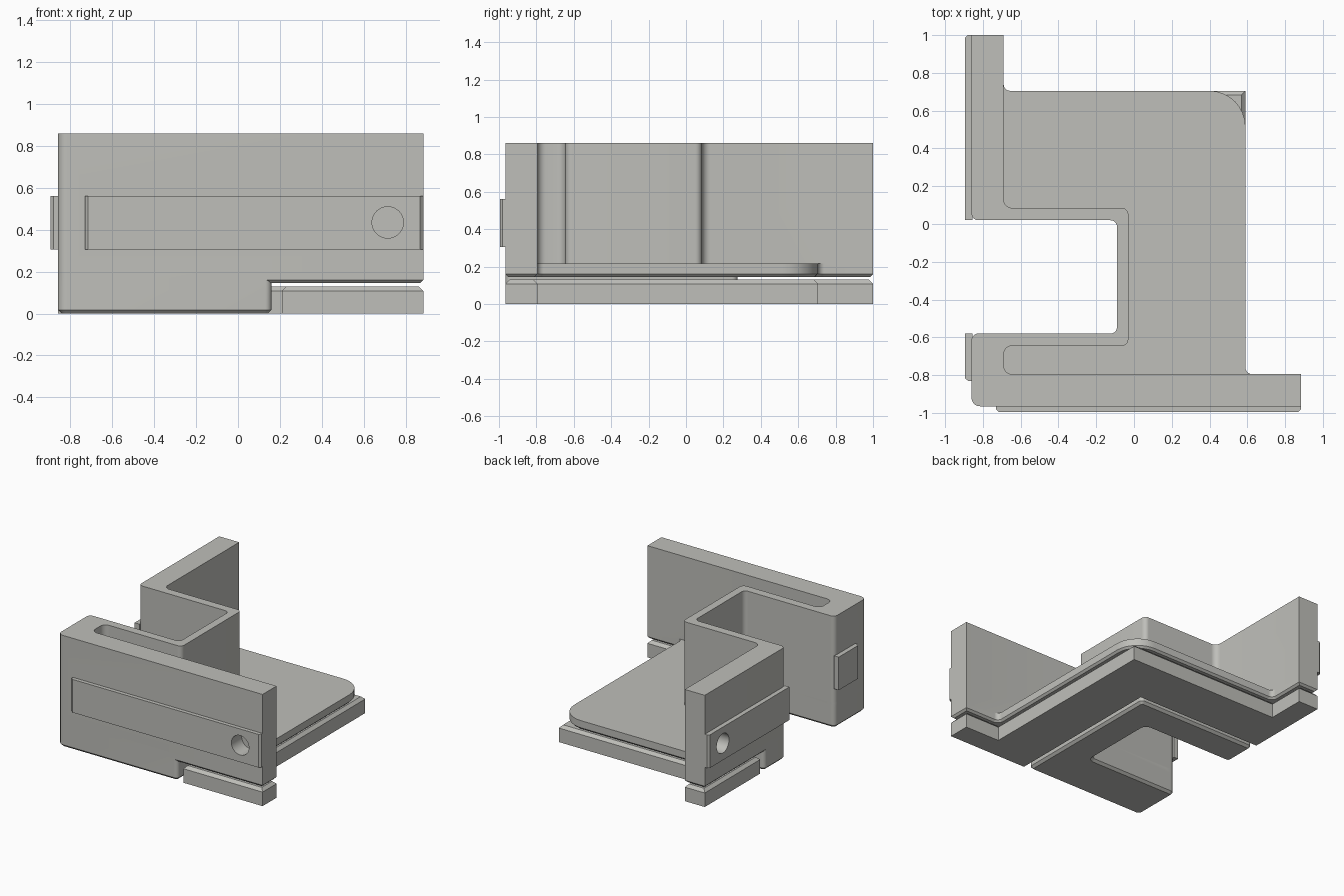
import bpy, bmesh, math
from mathutils import Vector

if "Cube" in bpy.data.objects:
    bpy.data.objects.remove(bpy.data.objects["Cube"])

GREY = bpy.data.materials.new("warm_grey")
GREY.diffuse_color = (0.52, 0.52, 0.49, 1)
GREY.use_nodes = True
GREY.node_tree.nodes["Principled BSDF"].inputs["Base Color"].default_value = GREY.diffuse_color


def rounded(points, seg=8):
    """Turn (x, y[, radius]) corners into a filleted outline."""
    out, n = [], len(points)
    for i, p in enumerate(points):
        c = Vector(p[:2])
        if len(p) < 3:
            out.append(c)
            continue
        a = (Vector(points[i - 1][:2]) - c).normalized()
        b = (Vector(points[(i + 1) % n][:2]) - c).normalized()
        r = p[2]
        o = c + (a + b) * r  # all corners are square
        for k in range(seg + 1):
            t = math.pi / 2 * k / seg
            out.append(o - b * r * math.cos(t) - a * r * math.sin(t))
    return out


def prism(name, points, z0, z1, bevel_z=None, bevel=0.02):
    """Extrude an outline; optionally chamfer the rim at height bevel_z."""
    bm = bmesh.new()
    face = bm.faces.new([bm.verts.new((p.x, p.y, z0)) for p in rounded(points)])
    ext = bmesh.ops.extrude_face_region(bm, geom=[face])
    for v in ext["geom"]:
        if isinstance(v, bmesh.types.BMVert):
            v.co.z = z1
    bmesh.ops.recalc_face_normals(bm, faces=bm.faces)
    if bevel_z is not None:
        rim = [e for e in bm.edges if all(abs(v.co.z - bevel_z) < 1e-5 for v in e.verts)]
        bmesh.ops.bevel(bm, geom=rim, offset=bevel, segments=1, affect='EDGES')
    return finish(name, bm)


def finish(name, bm):
    me = bpy.data.meshes.new(name)
    bm.to_mesh(me)
    bm.free()
    ob = bpy.data.objects.new(name, me)
    me.materials.append(GREY)
    bpy.context.collection.objects.link(ob)
    return ob


def boolean(ob, other, op):
    m = ob.modifiers.new("cut", 'BOOLEAN')
    m.object, m.operation, m.solver = other, op, 'EXACT'
    bpy.context.view_layer.objects.active = ob
    bpy.ops.object.modifier_apply(modifier=m.name)
    bpy.data.objects.remove(other)


def cylinder(name, loc, r, depth, axis):
    bm = bmesh.new()
    bmesh.ops.create_cone(bm, cap_ends=True, segments=40, radius1=r, radius2=r, depth=depth)
    q = Vector((0, 0, 1)).rotation_difference(Vector(axis))
    bmesh.ops.rotate(bm, verts=bm.verts, cent=(0, 0, 0), matrix=q.to_matrix())
    bmesh.ops.translate(bm, verts=bm.verts, vec=loc)
    return finish(name, bm)


R = 0.035
# notch on the left side, shared by every layer of the body
NOTCH = [(-.86, .02, R), (-.09, .02, R), (-.09, -.58, R), (-.86, -.58, R)]

# folded tall wall with front and left arms
body = prism("corner_body", [
    (-.86, -.965, .045), (.885, -.965), (.885, -.795), (-.69, -.795, .045),
    (-.69, -.645, .045), (-.03, -.645, R), (-.03, .085, R), (-.69, .085, .045),
    (-.69, 1), (-.86, 1)] + NOTCH, 0.19, 0.86)

# floor plate with a large rounded corner
floor = prism("floor_plate", [
    (-.86, -.965, .045), (.885, -.965), (.885, -.795), (.59, -.795, R),
    (.59, .705, .19), (-.69, .705, R), (-.69, 1), (-.86, 1)] + NOTCH,
    0.145, 0.215, 0.145, 0.015)

# inner foot reaching the ground
foot = prism("inner_foot", [
    (-.86, -.965, .045), (.16, -.965, .03), (.16, .275, .03), (-.86, .275, .03)]
    + NOTCH, 0, 0.2, 0, 0.018)
boolean(body, floor, 'UNION')
boolean(body, foot, 'UNION')

# raised rails on the front and left faces, with chamfered ends
Z0, Z1 = 0.305, 0.56
front_rail = prism("front_rail", [
    (-.73, -.96), (-.73, -.98), (-.715, -.995), (.87, -.995), (.885, -.98),
    (.885, -.96)], Z0, Z1)
side_rail = prism("side_rail", [
    (-.855, .02), (-.855, 1), (-.88, 1), (-.895, .985), (-.895, .02)], Z0, Z1)
side_tab = prism("side_tab", [
    (-.855, -.58), (-.895, -.58), (-.895, -.815), (-.88, -.83), (-.855, -.83)], Z0, Z1)
for rail in (front_rail, side_rail, side_tab):
    boolean(body, rail, 'UNION')

# blind round sockets near the free ends of the rails
for loc, axis in (((.715, -.97, .435), (0, 1, 0)), ((-.865, .83, .435), (1, 0, 0))):
    boolean(body, cylinder("socket_cutter", loc, .075, .2, axis), 'DIFFERENCE')

# separate outer base strip, chamfered along its top rim
base = prism("outer_base", [
    (.21, -.965), (.885, -.965), (.885, -.795), (.59, -.795), (.59, .705),
    (-.69, .705), (-.69, 1), (-.86, 1), (-.86, .325), (.21, .325)],
    0, 0.13, 0.13, 0.022)

# smooth the fillets, keep the other edges crisp
for ob in (body, base):
    bpy.ops.object.select_all(action='DESELECT')
    ob.select_set(True)
    bpy.context.view_layer.objects.active = ob
    bpy.ops.object.shade_smooth_by_angle(angle=math.radians(30))
